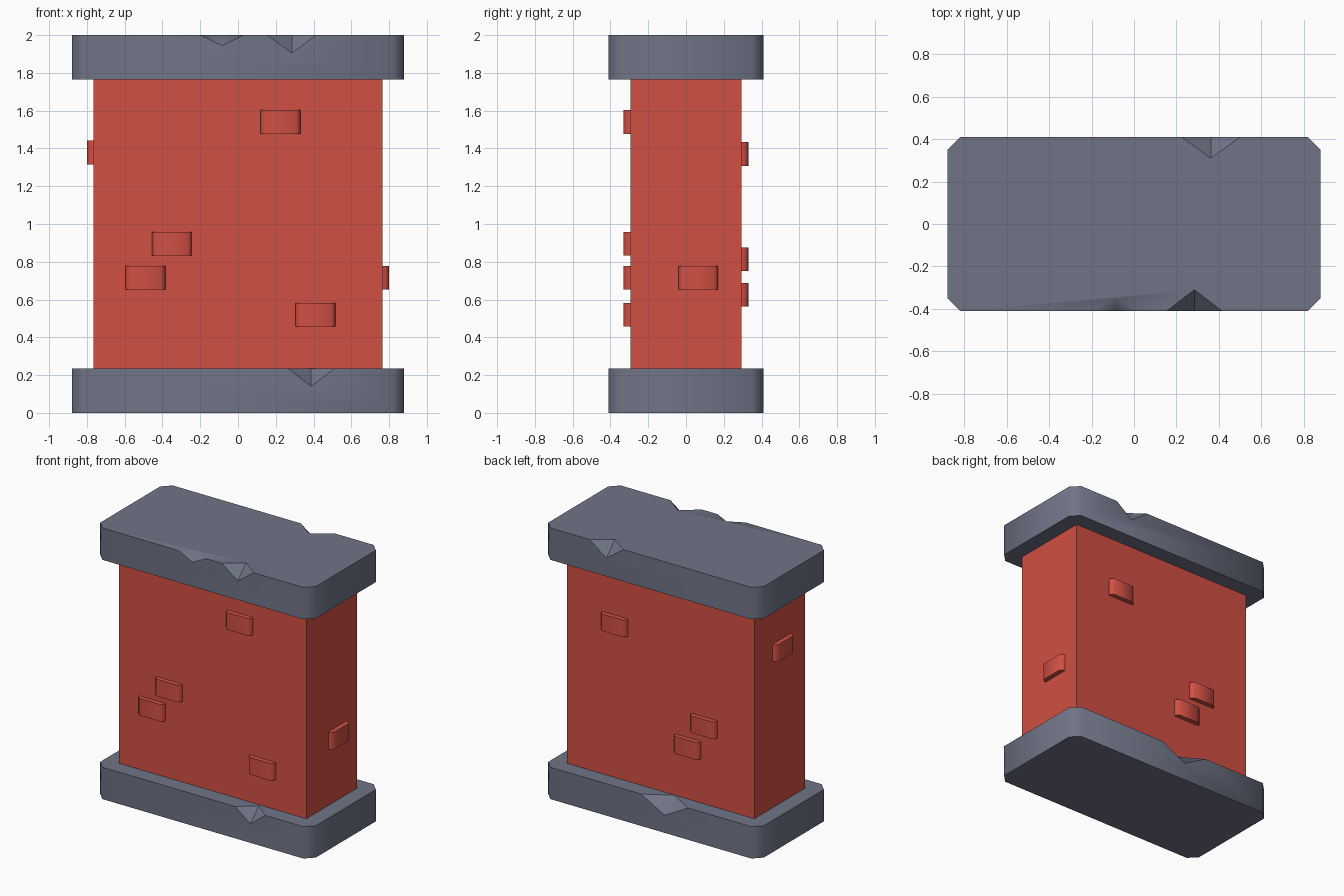
import bpy, bmesh, math
from mathutils import Vector, Matrix

if "Cube" in bpy.data.objects:
    bpy.data.objects.remove(bpy.data.objects["Cube"])


def material(name, rgb):
    m = bpy.data.materials.new(name)
    m.diffuse_color = (*rgb, 1)
    m.use_nodes = True
    m.node_tree.nodes["Principled BSDF"].inputs["Base Color"].default_value = m.diffuse_color
    return m


GREY = material("slate_grey", (0.16, 0.175, 0.24))
RED = material("brick_red", (0.64, 0.08, 0.056))


def add_object(name, bm, mat=None):
    bmesh.ops.recalc_face_normals(bm, faces=bm.faces)
    me = bpy.data.meshes.new(name)
    bm.to_mesh(me)
    bm.free()
    ob = bpy.data.objects.new(name, me)
    bpy.context.collection.objects.link(ob)
    if mat:
        me.materials.append(mat)
    return ob


def block(name, size, centre, mat, chamfer=0, turn=0):
    """Box with optionally chamfered vertical edges."""
    bm = bmesh.new()
    bmesh.ops.create_cube(bm, size=1)
    bmesh.ops.scale(bm, vec=size, verts=bm.verts)
    if chamfer:
        upright = [e for e in bm.edges
                   if abs(e.verts[0].co.z - e.verts[1].co.z) > 1e-4]
        bmesh.ops.bevel(bm, geom=upright, offset=chamfer, segments=1,
                        affect='EDGES')
    bm.transform(Matrix.Translation(centre) @ Matrix.Rotation(turn, 4, 'Z'))
    return add_object(name, bm, mat)


def smooth(ob):
    bpy.ops.object.select_all(action='DESELECT')
    ob.select_set(True)
    bpy.context.view_layer.objects.active = ob
    bpy.ops.object.shade_smooth_by_angle(angle=math.radians(46))


def chip(slab, x0, x1, side, top, depth, inset):
    """Cut a pointed notch out of a slab's upper front or back edge."""
    y, xm = side * 0.41, (x0 + x1) / 2
    low = Vector((xm, y, top - depth))
    inner = Vector((xm, y - side * inset, top))
    pts = [Vector((x0, y, top)), Vector((x1, y, top)), low, inner]
    mid = (low + inner) / 2
    bm = bmesh.new()
    vs = [bm.verts.new(mid + (p - mid) * 1.5) for p in pts]
    for f in ((0, 1, 2), (0, 1, 3), (0, 2, 3), (1, 2, 3)):
        bm.faces.new([vs[i] for i in f])
    cutter = add_object("chip_cutter", bm)
    cutter.hide_render = True
    mod = slab.modifiers.new("chip", 'BOOLEAN')
    mod.operation, mod.solver, mod.object = 'DIFFERENCE', 'EXACT', cutter
    bpy.context.view_layer.objects.active = slab
    bpy.ops.object.modifier_apply(modifier=mod.name)
    bpy.data.objects.remove(cutter)


# Wall core
block("wall_core", (1.53, 0.59, 1.55), (0, 0, 1), RED)

# Base and cap slabs with chipped edges: x0, x1, side, depth, inset
slabs = {
    "base_slab": (0.235, [(0.265, 0.51, -1, 0.095, 0.10),
                          (-0.305, 0.08, 1, 0.105, 0.112)]),
    "cap_slab": (2.0, [(-0.20, 0.03, -1, 0.055, 0.06),
                       (0.155, 0.415, -1, 0.095, 0.10),
                       (0.225, 0.50, 1, 0.10, 0.10)]),
}
for name, (top, chips) in slabs.items():
    slab = block(name, (1.76, 0.82, 0.235), (0, 0, top - 0.1175), GREY, 0.06)
    for x0, x1, side, depth, inset in chips:
        chip(slab, x0, x1, side, top, depth, inset)
    smooth(slab)

# Raised bricks on all four sides
bricks = [("front_brick", x, -0.28, z, 0) for x, z in
          ((0.225, 1.54), (-0.35, 0.895), (-0.49, 0.715), (0.41, 0.52))]
bricks += [("back_brick", x, 0.28, z, 0) for x, z in
           ((0.37, 1.37), (-0.36, 0.813), (-0.225, 0.625))]
bricks += [("right_brick", 0.75, 0.065, 0.715, math.pi / 2),
           ("left_brick", -0.75, -0.02, 1.378, math.pi / 2)]
for name, x, y, z, turn in bricks:
    smooth(block(name, (0.21, 0.10, 0.126), (x, y, z), RED, 0.02, turn))
